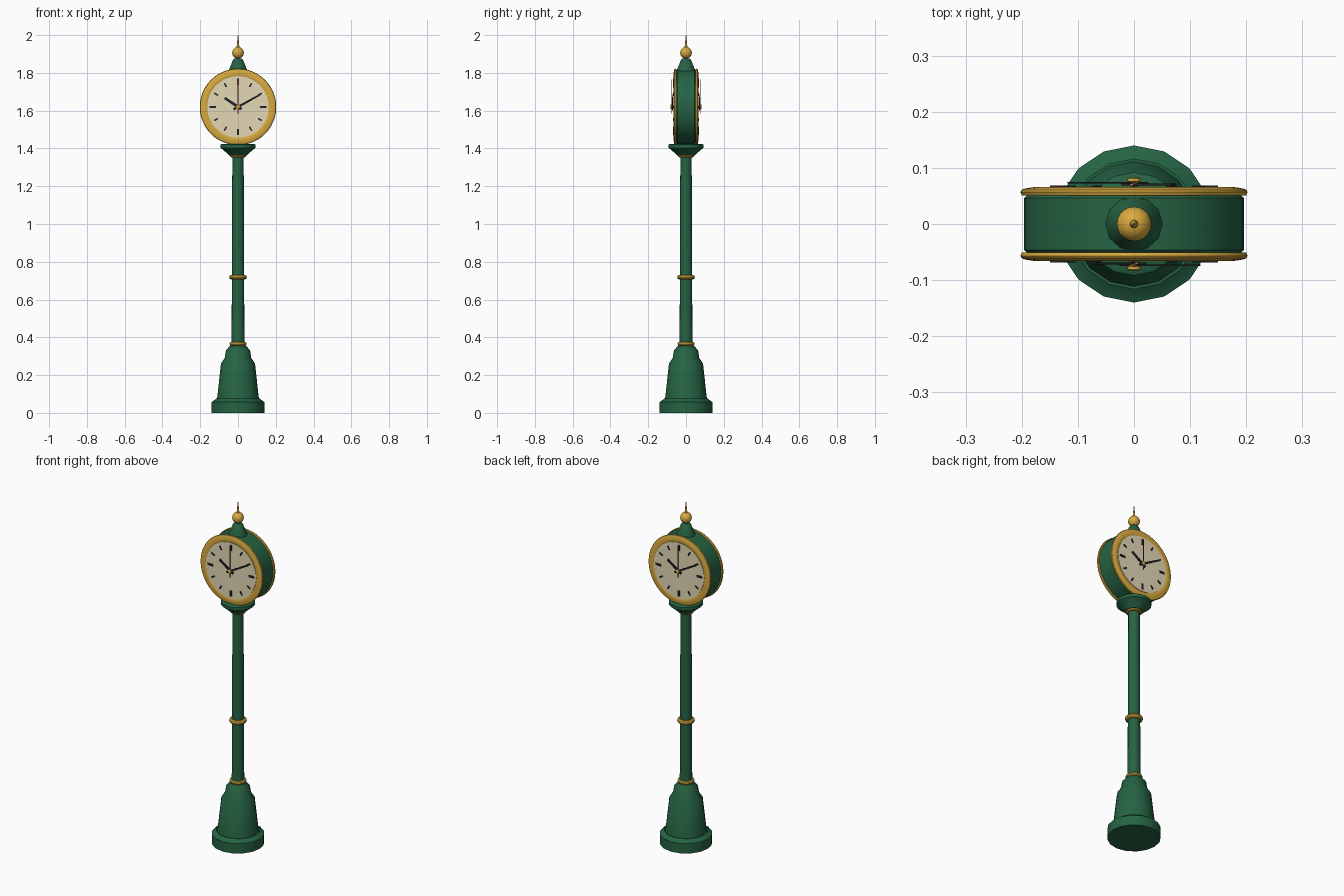
import bpy, bmesh
from math import pi, radians, sin, cos
from mathutils import Matrix, Vector

if "Cube" in bpy.data.objects:
    bpy.data.objects.remove(bpy.data.objects["Cube"])


def material(name, rgb):
    m = bpy.data.materials.new(name)
    m.use_nodes = True
    m.diffuse_color = (*rgb, 1)
    bsdf = next(n for n in m.node_tree.nodes if n.type == 'BSDF_PRINCIPLED')
    bsdf.inputs["Base Color"].default_value = (*rgb, 1)
    return m


GREEN = material("dark green paint", (0.019, 0.125, 0.057))
GOLD = material("gold", (0.69, 0.40, 0.05))
CREAM = material("cream dial", (0.77, 0.69, 0.46))
BLACK = material("near black", (0.015, 0.015, 0.02))
RED = material("red", (0.45, 0.02, 0.03))


def finish(name, bm, mat, matrix=Matrix(), smooth=True):
    bmesh.ops.recalc_face_normals(bm, faces=bm.faces)
    mesh = bpy.data.meshes.new(name)
    bm.to_mesh(mesh)
    bm.free()
    mesh.materials.append(mat)
    obj = bpy.data.objects.new(name, mesh)
    bpy.context.collection.objects.link(obj)
    obj.matrix_world = matrix
    if smooth:
        bpy.ops.object.select_all(action='DESELECT')
        obj.select_set(True)
        bpy.context.view_layer.objects.active = obj
        bpy.ops.object.shade_smooth_by_angle(angle=radians(35))
    return obj


def lathe(name, profile, mat, sides=16, matrix=Matrix()):
    """Turn (radius, height) points about the local z axis."""
    bm = bmesh.new()
    verts = [bm.verts.new((r, 0, z)) for r, z in profile]
    edges = [bm.edges.new(pair) for pair in zip(verts, verts[1:])]
    bmesh.ops.spin(bm, geom=verts + edges, cent=(0, 0, 0), axis=(0, 0, 1),
                   angle=2 * pi, steps=sides, use_merge=True)
    bmesh.ops.remove_doubles(bm, verts=bm.verts, dist=1e-5)
    return finish(name, bm, mat, matrix)


def collar(name, z, radius, tube):
    """Round gold band about the post."""
    points = [(radius + tube * cos(a * pi / 5), z + tube * sin(a * pi / 5))
              for a in range(11)]
    lathe(name, points, GOLD, 24)


def plate(name, angle, start, end, width, low, high, mat, matrix, tip=1.0):
    """Flat bar pointing clockwise from twelve, tapered to its tip."""
    bm = bmesh.new()
    bmesh.ops.create_cube(bm, size=1)
    for v in bm.verts:
        outer = v.co.y > 0
        v.co = Vector((v.co.x * width * (tip if outer else 1),
                       end if outer else start,
                       high if v.co.z > 0 else low))
    turn = Matrix.Rotation(-radians(angle), 4, 'Z')
    finish(name, bm, mat, matrix @ turn, smooth=False)


# Base and post
lathe("plinth", [(0, 0), (0.14, 0), (0.14, 0.058), (0.132, 0.062),
                 (0.116, 0.075), (0, 0.075)], GREEN)
lathe("pedestal", [(0, 0.07), (0.112, 0.07), (0.109, 0.09), (0.09, 0.262),
                   (0.07, 0.292), (0.064, 0.332), (0.042, 0.355), (0, 0.355)], GREEN)
lathe("post", [(0, 0.34), (0.034, 0.34), (0.03, 1.37), (0, 1.37)], GREEN)
collar("lower_collar", 0.365, 0.034, 0.011)
collar("middle_collar", 0.718, 0.034, 0.013)
collar("upper_collar", 1.36, 0.034, 0.008)

# Bracket carrying the clock
lathe("bracket", [(0, 1.36), (0.045, 1.362), (0.062, 1.378), (0.086, 1.398),
                  (0.092, 1.402), (0.092, 1.42), (0.085, 1.424), (0, 1.424)], GREEN)

# Drum-shaped clock case lying along y
FRONT = Matrix.Translation((0, 0, 1.62)) @ Matrix.Rotation(pi / 2, 4, 'X')
lathe("clock_case", [(0, -0.052), (0.19, -0.052), (0.196, -0.046), (0.196, 0.046),
                     (0.19, 0.052), (0, 0.052)], GREEN, 48, FRONT)

# Matching dials on the front and the back
for side, turn in (("front", 0), ("back", pi)):
    M = Matrix.Rotation(turn, 4, 'Z') @ FRONT
    lathe(side + "_rim", [(0.162, 0.05), (0.162, 0.063), (0.168, 0.0655), (0.18, 0.0655),
                          (0.193, 0.0635), (0.2, 0.061), (0.2025, 0.057),
                          (0.2, 0.051), (0.162, 0.05)], GOLD, 48, M)
    lathe(side + "_dial", [(0, 0.05), (0.163, 0.05), (0.163, 0.066), (0, 0.066)],
          CREAM, 48, M)
    for hour in range(12):
        quarter = hour % 3 == 0
        plate(f"{side}_hour_mark_{hour}", hour * 30, 0.117 if quarter else 0.122,
              0.15 if quarter else 0.145, 0.012 if quarter else 0.008,
              0.065, 0.069, BLACK, M)
    plate(side + "_hour_hand", 304, -0.022, 0.085, 0.016, 0.069, 0.072, BLACK, M, 0.8)
    plate(side + "_minute_hand", 61, -0.026, 0.133, 0.012, 0.072, 0.0745, BLACK, M, 0.7)
    plate(side + "_second_hand", 0, -0.035, 0.145, 0.005, 0.0745, 0.0765, RED, M)
    lathe(side + "_hub", [(0, 0.066), (0.008, 0.066), (0.008, 0.074), (0.012, 0.076),
                          (0.012, 0.081), (0.009, 0.083), (0, 0.083)], GOLD, 16, M)

# Crown and finial
lathe("crown", [(0, 1.79), (0.055, 1.79), (0.05, 1.812), (0.036, 1.845),
                (0.027, 1.868), (0.018, 1.877), (0, 1.877)], GREEN, 12)
ball = [(0.031 * sin(a * pi / 12), 1.906 - 0.031 * cos(a * pi / 12)) for a in range(13)]
lathe("finial_ball", ball, GOLD, 24)
lathe("finial_spike", [(0, 1.93), (0.008, 1.93), (0.0055, 1.955), (0.001, 2.0), (0, 2.0)],
      GOLD, 12)
